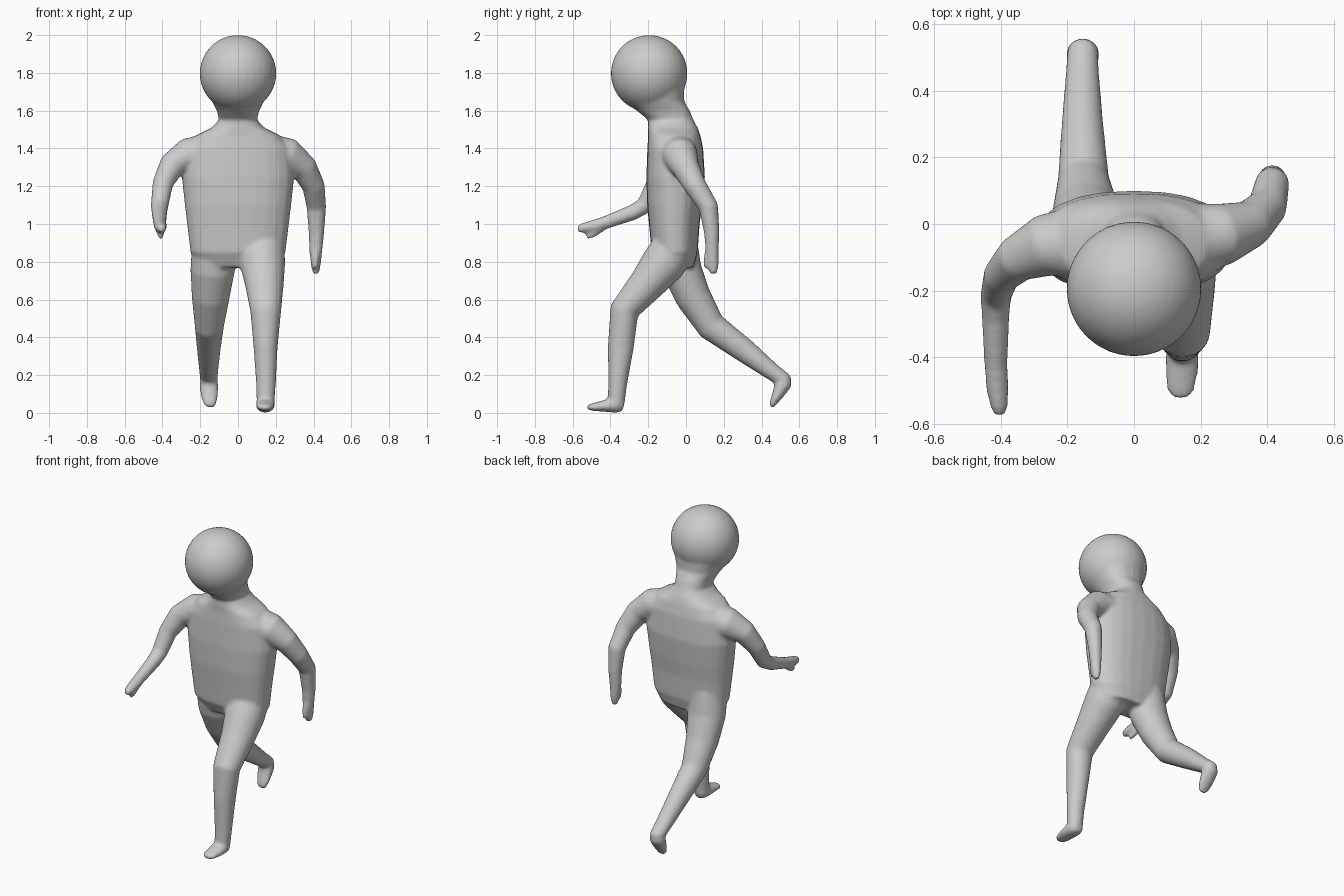
import bpy, bmesh
from math import sin, cos, pi, copysign
from mathutils import Vector, Matrix

SEG = 24
bm = bmesh.new()
DOWN = Vector((0, 0, -1))


def tube(sections, flat=False, power=1.0):
    """Loft ellipses (x, y, z, rx, ry), square to the path or kept level."""
    pts = [Vector(s[:3]) for s in sections]
    rings = []
    for i, s in enumerate(sections):
        t = (pts[min(i + 1, len(pts) - 1)] - pts[max(i - 1, 0)]).normalized()
        q = DOWN.rotation_difference(DOWN if flat else t)
        rx, ry = s[3], s[-1]
        ring = []
        for k in range(SEG):
            c, d = cos(2 * pi * k / SEG), sin(2 * pi * k / SEG)
            c = copysign(abs(c) ** power, c)
            d = copysign(abs(d) ** power, d)
            ring.append(bm.verts.new(pts[i] + q @ Vector((rx * c, ry * d, 0))))
        rings.append(ring)
    for a, b in zip(rings, rings[1:]):
        for k in range(SEG):
            n = (k + 1) % SEG
            bm.faces.new((a[k], a[n], b[n], b[k]))
    bm.faces.new(rings[0])
    bm.faces.new(rings[-1][::-1])


# head
bmesh.ops.create_uvsphere(bm, u_segments=32, v_segments=20, radius=0.203,
                          matrix=Matrix.Translation((0, -0.195, 1.797)))

# neck and torso
tube([(0, -.18, 1.75, .172, .17), (0, -.165, 1.65, .138, .155),
      (0, -.12, 1.60, .112, .14), (0, -.08, 1.55, .10, .12),
      (0, -.07, 1.51, .14, .132), (0, -.062, 1.47, .22, .138),
      (0, -.057, 1.40, .28, .148), (0, -.055, 1.25, .298, .155),
      (0, -.06, 1.10, .282, .146), (0, -.062, 1.0, .27, .134),
      (0, -.06, .85, .252, .122), (0, -.05, .77, .20, .09)],
     flat=True, power=.85)

# forward leg and foot
tube([(.125, -.05, .90, .12, .115), (.13, -.12, .79, .12, .118),
      (.14, -.205, .685, .103, .097), (.147, -.327, .54, .082, .078),
      (.146, -.345, .35, .064, .069), (.148, -.362, .15, .052, .05),
      (.146, -.37, .05, .047, .045)])
tube([(.145, -.33, .035, .03, .028), (.145, -.37, .045, .05, .045),
      (.144, -.44, .036, .05, .03), (.14, -.50, .03, .042, .019),
      (.14, -.522, .03, .024, .013)])

# trailing leg and foot
tube([(-.125, -.05, .90, .12, .11), (-.135, -.02, .75, .117, .105),
      (-.145, .04, .61, .10, .094), (-.152, .135, .457, .077, .078),
      (-.155, .31, .33, .062, .064), (-.155, .46, .215, .05, .046),
      (-.154, .525, .17, .046, .04)])
tube([(-.154, .525, .20, .034, .034), (-.154, .515, .155, .05, .046),
      (-.152, .488, .10, .047, .032), (-.148, .46, .05, .037, .019),
      (-.148, .453, .03, .022, .012)])

# forward arm, hand and thumb
tube([(-.16, -.055, 1.37, .11), (-.27, -.065, 1.36, .093),
      (-.35, -.105, 1.31, .07), (-.398, -.155, 1.215, .055),
      (-.415, -.215, 1.10, .047), (-.416, -.28, 1.062, .042),
      (-.415, -.42, 1.01, .035), (-.411, -.49, .988, .034),
      (-.405, -.55, .978, .026), (-.402, -.575, .973, .016)])
tube([(-.415, -.44, .985, .022), (-.41, -.49, .948, .019),
      (-.408, -.525, .928, .013)])

# trailing arm, hand and thumb
tube([(.16, -.045, 1.37, .11), (.27, -.03, 1.36, .093),
      (.35, .0, 1.295, .072), (.40, .05, 1.20, .06),
      (.415, .12, 1.09, .052), (.415, .137, .95, .041),
      (.412, .138, .86, .035), (.412, .143, .78, .026, .03),
      (.412, .145, .735, .016, .02)])
tube([(.412, .125, .88, .022), (.408, .11, .81, .019),
      (.406, .104, .765, .013)])

# fuse everything into one smooth skin
bmesh.ops.recalc_face_normals(bm, faces=bm.faces)
mesh = bpy.data.meshes.new("walking_figure")
bm.to_mesh(mesh)
bm.free()
figure = bpy.data.objects.new("walking_figure", mesh)
bpy.context.collection.objects.link(figure)
fuse = figure.modifiers.new("fuse", 'REMESH')
fuse.mode = 'VOXEL'
fuse.voxel_size = 0.01
fuse.use_smooth_shade = True
soften = figure.modifiers.new("soften", 'SMOOTH')
soften.factor = 0.5
soften.iterations = 8
